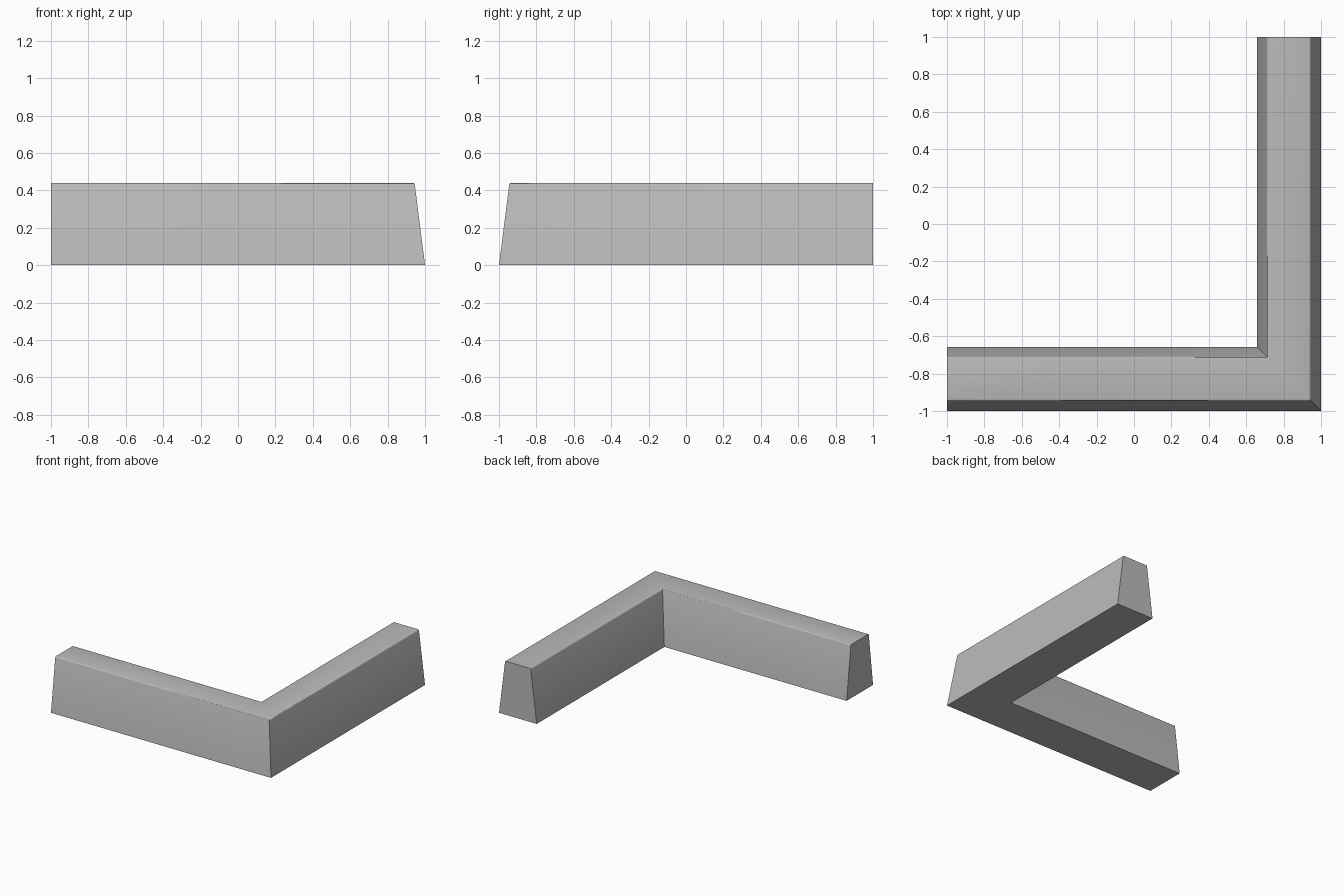
import bpy
import bmesh
import math

cube = bpy.data.objects.get("Cube")
if cube:
    bpy.data.objects.remove(cube, do_unlink=True)

HEIGHT = 0.44
# Tapered cross-section: (distance in from the outer face, height)
PROFILE = [(0, 0), (0.056, HEIGHT), (0.288, HEIGHT), (0.343, 0)]

stone = bpy.data.materials.new("grey_stone")
stone.use_nodes = True
GREY = (0.5, 0.5, 0.5, 1)
stone.diffuse_color = GREY
stone.node_tree.nodes["Principled BSDF"].inputs["Base Color"].default_value = GREY

# Sweep the cross-section along the L, mitred at the corner
bm = bmesh.new()
left_end = [bm.verts.new((-1, o - 1, z)) for o, z in PROFILE]
corner = [bm.verts.new((1 - o, o - 1, z)) for o, z in PROFILE]
back_end = [bm.verts.new((1 - o, 1, z)) for o, z in PROFILE]
for a, b in ((left_end, corner), (corner, back_end)):
    for i in range(4):
        j = (i + 1) % 4
        bm.faces.new((a[i], a[j], b[j], b[i]))
bm.faces.new(left_end)
bm.faces.new(back_end)
bmesh.ops.recalc_face_normals(bm, faces=bm.faces)

# Slightly rounded long top edges
rims = [bm.edges.get((a[i], b[i])) for i in (1, 2)
        for a, b in ((left_end, corner), (corner, back_end))]
bmesh.ops.bevel(bm, geom=rims, offset=0.007, segments=3, profile=0.5,
                affect="EDGES", clamp_overlap=True)

mesh = bpy.data.meshes.new("corner_curb")
bm.to_mesh(mesh)
bm.free()
mesh.materials.append(stone)
curb = bpy.data.objects.new("corner_curb", mesh)
bpy.context.collection.objects.link(curb)

# Smooth rims, sharp ends, base and mitre
bpy.ops.object.select_all(action="DESELECT")
curb.select_set(True)
bpy.context.view_layer.objects.active = curb
bpy.ops.object.shade_smooth_by_angle(angle=math.radians(40))
